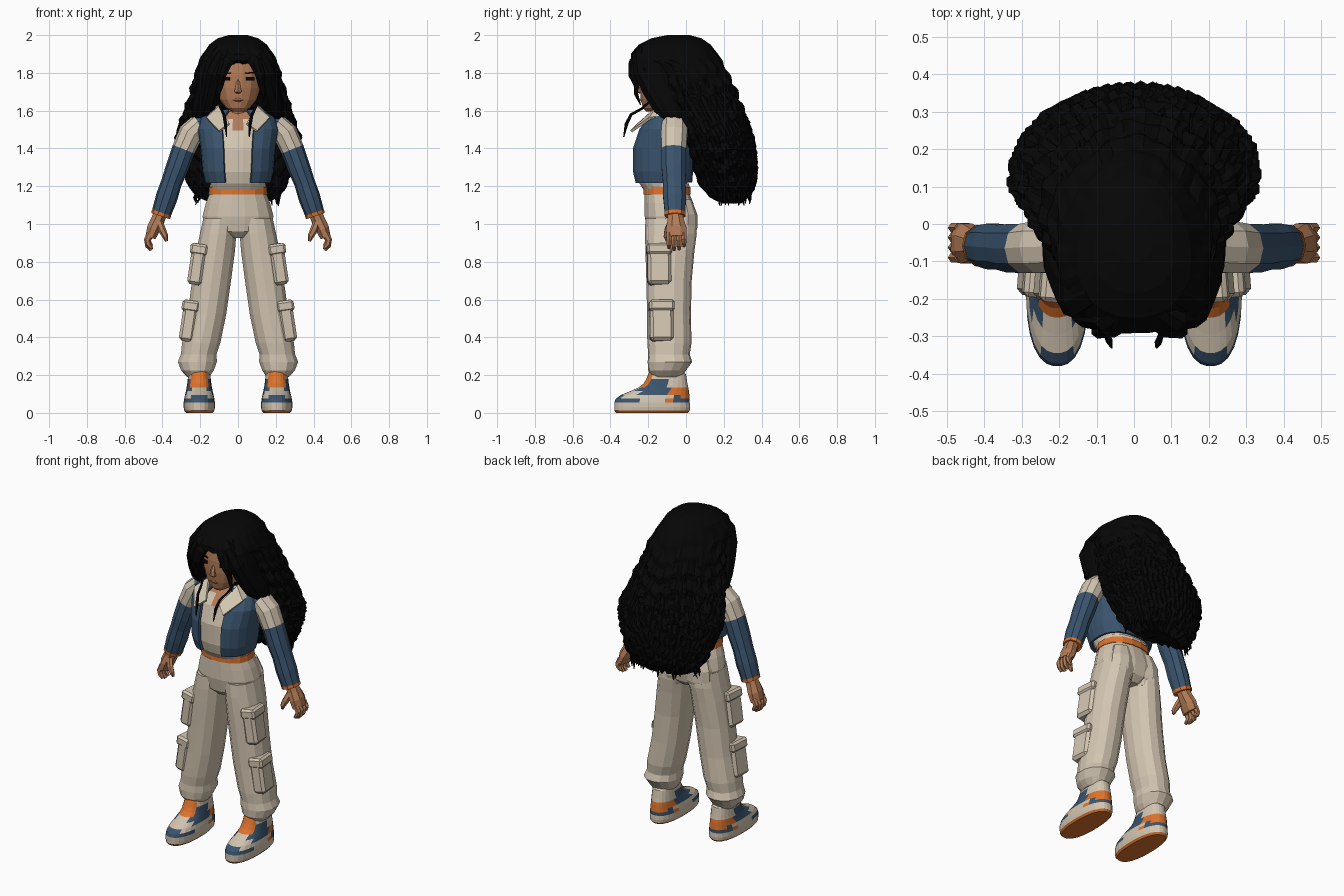
import bpy, bmesh, math, random
from mathutils import Vector as V
random.seed(4)

def mat(name, r, g, b):
    m = bpy.data.materials.new(name)
    m.diffuse_color = (r, g, b, 1)
    return m

HAIR = mat("black hair", .002, .002, .002)
SKIN = mat("brown skin", .45, .20, .095)
CREAM = mat("cream cloth", .65, .56, .44)
BLUE = mat("denim blue", .042, .088, .155)
ORANGE = mat("orange trim", .72, .17, .025)
LIP = mat("dark lip", .28, .095, .055)

def finish(name, bm, mats, rule=None):
    bmesh.ops.recalc_face_normals(bm, faces=bm.faces)
    if rule:
        for f in bm.faces:
            f.material_index = rule(f.calc_center_median())
    me = bpy.data.meshes.new(name)
    bm.to_mesh(me)
    bm.free()
    for m in mats:
        me.materials.append(m)
    ob = bpy.data.objects.new(name, me)
    bpy.context.collection.objects.link(ob)
    return ob

def loft(name, tubes, mats, n=10, p=2, rule=None, ref=None, warp=None, gap=None):
    """Skin rings (x, y, z, ra, rb); level rings unless ref gives a side axis."""
    bm = bmesh.new()
    for rings in tubes:
        pts, loops = [V(r[:3]) for r in rings], []
        for i, r in enumerate(rings):
            u, w = V((1, 0, 0)), V((0, 1, 0))
            if ref:
                d = (pts[min(i + 1, len(pts) - 1)] - pts[max(i - 1, 0)]).normalized()
                u = V(ref)
                u = (u - d * u.dot(d)).normalized()
                w = d.cross(u)
            loop = []
            for k in range(n):
                a = (k + .5) * math.tau / n
                c, s = math.cos(a), math.sin(a)
                q = (abs(c) ** p + abs(s) ** p) ** (-1 / p)
                co = pts[i] + u * (c * q * r[3]) + w * (s * q * r[4])
                loop.append(bm.verts.new(warp(co, pts[i], a) if warp else co))
            loops.append(loop)
        for a, b in zip(loops, loops[1:]):
            for k in range(n):
                j = (k + 1) % n
                bm.faces.new((a[k], a[j], b[j], b[k]))
        if not gap:
            bm.faces.new(loops[0])
            bm.faces.new(loops[-1])
    if gap:
        dead = [f for f in bm.faces if gap(f.calc_center_median())]
        bmesh.ops.delete(bm, geom=dead, context='FACES')
    return finish(name, bm, mats, rule)

def solidify(ob, t):
    m = ob.modifiers.new("thickness", 'SOLIDIFY')
    m.thickness, m.offset = t, 0

def box(name, loc, size, m, rot=(0, 0, 0), bevel=.008):
    bm = bmesh.new()
    bmesh.ops.create_cube(bm, size=1)
    bmesh.ops.scale(bm, vec=size, verts=bm.verts)
    ob = finish(name, bm, [m])
    ob.location, ob.rotation_euler = loc, rot
    if bevel:
        b = ob.modifiers.new("bevel", 'BEVEL')
        b.width, b.segments = bevel, 1
    return ob

# Trousers: hips and belt
loft("hips", [[(0, -.08, .925, .06, .09), (0, -.08, .96, .17, .125), (0, -.08, 1.04, .19, .14),
               (0, -.09, 1.11, .172, .13), (0, -.10, 1.16, .152, .12), (0, -.10, 1.215, .148, .118)]],
     [CREAM], 16, 2.3)
loft("belt", [[(0, -.10, 1.157, .157, .126), (0, -.10, 1.195, .155, .125)]], [ORANGE], 16, 2.3)

# Shirt and open jacket
trunk = [(1.22, -.12, .165, .145), (1.28, -.125, .18, .155), (1.40, -.12, .19, .16),
         (1.50, -.105, .205, .14), (1.56, -.09, .19, .105), (1.60, -.085, .12, .075)]
loft("shirt", [[(0, -.11, 1.18, .14, .115)] +
               [(0, y, z - .005, a - .018, b - .018) for z, y, a, b in trunk]],
     [CREAM, SKIN], 20, 2.4, lambda c: int(c.z > 1.52 and abs(c.x) < .05 and c.y < -.1))
jacket = loft("jacket", [[(0, y, z, a, b) for z, y, a, b in trunk]], [BLUE], 24, 2.5,
              gap=lambda c: abs(c.x) < .075 and c.y < -.1)
solidify(jacket, .016)

# Collar strips
inner = [(0, .0, 1.64), (.085, -.05, 1.655), (.095, -.15, 1.62), (.045, -.25, 1.53)]
outer = [(0, .045, 1.57), (.15, -.03, 1.58), (.165, -.19, 1.56), (.10, -.29, 1.49)]
for s in (1, -1):
    bm = bmesh.new()
    a, b = [[bm.verts.new((x * s, y, z)) for x, y, z in row] for row in (inner, outer)]
    for i in range(3):
        bm.faces.new((a[i], a[i + 1], b[i + 1], b[i]))
    solidify(finish("collar", bm, [CREAM]), .014)

# Neck and head with facial features
loft("neck", [[(0, -.09, 1.48, .06, .06), (0, -.10, 1.57, .05, .052), (0, -.11, 1.68, .052, .055)]], [SKIN], 10)
loft("head", [[(0, -.18, 1.595, .03, .03), (0, -.155, 1.615, .065, .075), (0, -.135, 1.66, .10, .105),
               (0, -.125, 1.72, .12, .122), (0, -.12, 1.79, .127, .128), (0, -.12, 1.86, .115, .12),
               (0, -.11, 1.93, .06, .07)]], [SKIN], 16, 2.2)
loft("nose", [[(0, -.235, 1.765, .008, .012), (0, -.246, 1.725, .016, .02),
               (0, -.244, 1.70, .022, .024), (0, -.235, 1.69, .01, .01)]], [SKIN], 6)
loft("lips", [[(0, -.226, 1.645, .015, .01), (0, -.232, 1.655, .03, .013), (0, -.228, 1.672, .018, .012)]], [LIP], 8)

for s in (1, -1):
    # Eyes and brows
    box("eye", (s * .065, -.236, 1.768), (.045, .009, .018), HAIR, (0, 0, s * .25), 0)
    box("eyebrow", (s * .065, -.234, 1.80), (.055, .009, .008), HAIR, (0, -s * .1, s * .25), 0)
    # Trouser leg with gathered hem, and seat
    leg = [(.21, -.10, .19, .06, .08), (.215, -.10, .225, .088, .10), (.215, -.085, .27, .105, .118),
           (.208, -.09, .31, .096, .11), (.195, -.088, .37, .103, .117), (.165, -.09, .52, .104, .116),
           (.14, -.09, .70, .105, .12), (.118, -.085, .86, .104, .13), (.105, -.08, .95, .098, .137),
           (.095, -.08, 1.03, .09, .135)]
    loft("trouser_leg", [[(x * s, *r) for x, *r in leg]], [CREAM], 14, 2.2)
    loft("seat", [[(s * .09, -.02, .92, .07, .06), (s * .09, -.01, .98, .088, .07),
                   (s * .088, -.01, 1.05, .085, .07), (s * .08, -.02, 1.13, .06, .05)]], [CREAM], 10)
    # Cargo pockets
    for x, z, y in ((.212, .785, -.143), (.256, .485, -.13)):
        tilt = (0, -s * .15, s * .08)
        box("cargo_pocket", (s * x, y, z), (.08, .125, .215), CREAM, tilt, .016)
        box("pocket_flap", (s * (x - .010), y, z + .08), (.094, .134, .06), CREAM, tilt, .012)

    # Sleeve, cuff and hand
    arm = [(.15, -.06, 1.535, .055, .05), (.205, -.06, 1.525, .07, .06), (.25, -.062, 1.48, .072, .066),
           (.288, -.065, 1.395, .068, .062), (.322, -.065, 1.30, .067, .06), (.352, -.062, 1.22, .062, .055),
           (.378, -.06, 1.14, .063, .058), (.406, -.058, 1.055, .056, .052)]
    loft("sleeve", [[(x * s, *r) for x, *r in arm]], [BLUE, CREAM], 10, 2.2,
         lambda c: int(c.z > 1.40 and abs(c.x) > .2), (0, 1, 0))
    loft("cuff", [[(s * .404, -.058, 1.06, .058, .054), (s * .410, -.058, 1.042, .056, .052)]],
         [ORANGE], 10, 2.2, ref=(0, 1, 0))
    hand = [(.408, -.058, 1.06, .040, .036), (.425, -.055, 1.02, .044, .038),
            (.447, -.052, .975, .056, .037), (.463, -.05, .93, .055, .029)]
    loft("palm", [[(x * s, *r) for x, *r in hand]], [SKIN], 8, 2.5, ref=(0, 1, 0))
    fingers = []
    for y, d in ((-.090, .01), (-.063, 0), (-.036, .004), (-.010, .02)):
        fingers.append([(s * .462, y, .95, .015, .02), (s * .48, y, .915, .015, .018),
                        (s * .476, y, .885 + d, .014, .016), (s * .458, y, .862 + d, .009, .01)])
    fingers.append([(s * .42, -.08, 1.015, .016, .02), (s * .40, -.10, .965, .017, .02),
                    (s * .385, -.105, .935, .015, .016), (s * .378, -.10, .91, .008, .008)])
    loft("fingers", fingers, [SKIN], 6, ref=(0, 1, 0))

    # Shoe with coloured panels: 0 cream, 1 blue, 2 orange
    def panel(c, s=s):
        d = abs(c.x - s * .205)
        if c.z < .02: return 2
        if c.z < .05: return 0
        if c.y < -.335: return 1
        if c.y < -.26: return 1 if d > .055 and c.z < .085 else 0
        if c.y < -.14 and d < .045 and c.z > .09: return 2
        if c.y > -.02: return 2 if .08 < c.z < .14 else int(c.z < .08)
        if c.z > .19: return 0
        if c.z > .10: return 1 if c.y < -.09 else 2 * (c.z < .14)
        return 2 if -.12 < c.y < -.06 and c.z < .07 else (1 if c.y > -.05 else 0)
    prof = [(0, -.37, .01, .07), (.012, -.38, .02, .08), (.03, -.38, .022, .083), (.055, -.38, .02, .083),
            (.075, -.372, .02, .08), (.095, -.345, .018, .076), (.115, -.295, .016, .071), (.135, -.25, .012, .067),
            (.155, -.225, .008, .064), (.18, -.21, .004, .061), (.205, -.20, 0, .058), (.225, -.19, -.02, .052)]
    loft("shoe", [[(s * .205, (a + b) / 2, z, w, (b - a) / 2) for z, a, b, w in prof]],
         [CREAM, BLUE, ORANGE], 28, 2.4, panel)

# Hair outline: height, front, back, half width
outline = [(2.0, -.10, .02, .05), (1.985, -.18, .08, .105), (1.95, -.25, .13, .152), (1.90, -.29, .17, .185),
           (1.862, -.295, .19, .205), (1.84, -.20, .20, .213), (1.75, -.18, .245, .235), (1.65, -.14, .285, .262),
           (1.55, -.07, .32, .295), (1.45, -.02, .35, .325), (1.38, .01, .36, .32), (1.30, .035, .365, .29),
           (1.20, .08, .36, .25), (1.15, .13, .335, .215), (1.12, .19, .29, .13)]

def shape(z):
    for a, b in zip(outline, outline[1:]):
        if z >= b[0]:
            t = (a[0] - z) / (a[0] - b[0])
            return [p + (q - p) * t for p, q in zip(a[1:], b[1:])]
    return outline[-1][1:]

def middle(z):
    """Depth of the widest point, set forward so the back is rounder."""
    f, b, w = shape(z)
    return f + (b - f) * .38

def ripple(co, mid, a):
    f, b, w = shape(mid.z)
    y = (co.y - mid.y)
    co = V((co.x, mid.y + y * ((b - mid.y) if y > 0 else (mid.y - f)), co.z))
    fade = min(1, max(0, (1.97 - mid.z) / .25))
    k = 1 + fade * (.035 * math.sin(mid.z * 74 + 1.6 * math.sin(a * 5)) +
                    .025 * math.sin(a * 17 + 1.2 * math.sin(mid.z * 40)))
    return mid + (co - mid) * k + V((0, 0, .012 * fade * math.sin(a * 23)))

rings = []
for i in range(53):
    z = 2.0 - i * .88 / 52
    rings.append((0, middle(z), z, shape(z)[2], 1))
loft("hair_mass", [rings], [HAIR], 80, 2.05, warp=ripple)

# Wavy locks lying over the hair and hanging past its lower edge
locks = []
for i in range(34):
    a = math.radians(-15 + 210 * i / 33)
    ph, end, lock = random.uniform(0, 6), random.uniform(1.09, 1.17), []
    start = random.uniform(1.55, 1.8)
    for j in range(19):
        t = j / 18
        z = start + (end - start) * t
        f, b, w = shape(max(z, 1.17))
        m = middle(max(z, 1.17))
        k = .96 + .03 * math.sin(z * 74 + ph)
        r = .022 * min(1, .3 + t * 4) * min(1, (1 - t) * 4 + .1)
        lock.append((w * k * math.cos(a) + .008 * math.sin(z * 60 + ph),
                     m + ((b - m) if a > 0 and a < math.pi else (m - f)) * k * math.sin(a), z, r, r))
    locks.append(lock)
loft("hair_locks", locks, [HAIR], 6)

# Parted fringe framing the face, hair over the ears and loose front strands
fringe, strands = [], []
for s in (1, -1):
    fringe.append([(s * x + .015, *r) for x, *r in (
        (.02, -.22, 1.94, .03, .02), (.085, -.255, 1.885, .05, .035), (.135, -.235, 1.80, .05, .045),
        (.155, -.185, 1.71, .05, .05), (.18, -.13, 1.62, .045, .05), (.20, -.08, 1.54, .01, .01))])
    fringe.append([(s * x, *r) for x, *r in (
        (.10, -.17, 1.93, .04, .05), (.15, -.18, 1.86, .045, .075), (.172, -.165, 1.79, .042, .085),
        (.185, -.135, 1.71, .042, .08), (.20, -.09, 1.63, .045, .07), (.23, -.03, 1.52, .02, .03))])
    fringe.append([(s * x + .015, *r) for x, *r in (
        (.035, -.25, 1.90, .03, .02), (.078, -.28, 1.855, .035, .024), (.103, -.285, 1.79, .028, .022),
        (.108, -.262, 1.735, .018, .016), (.12, -.265, 1.69, .012, .012), (.112, -.24, 1.63, .003, .003))])
    strands.append([(s * x, *r) for x, *r in (
        (.11, -.18, 1.66, .007, .007), (.09, -.235, 1.61, .007, .007), (.075, -.29, 1.58, .008, .008),
        (.065, -.315, 1.53, .010, .010), (.06, -.33, 1.46, .003, .003))])
loft("fringe", fringe, [HAIR], 8, ref=(1, 0, 0))
loft("loose_strands", strands, [HAIR], 5, ref=(1, 0, 0))
